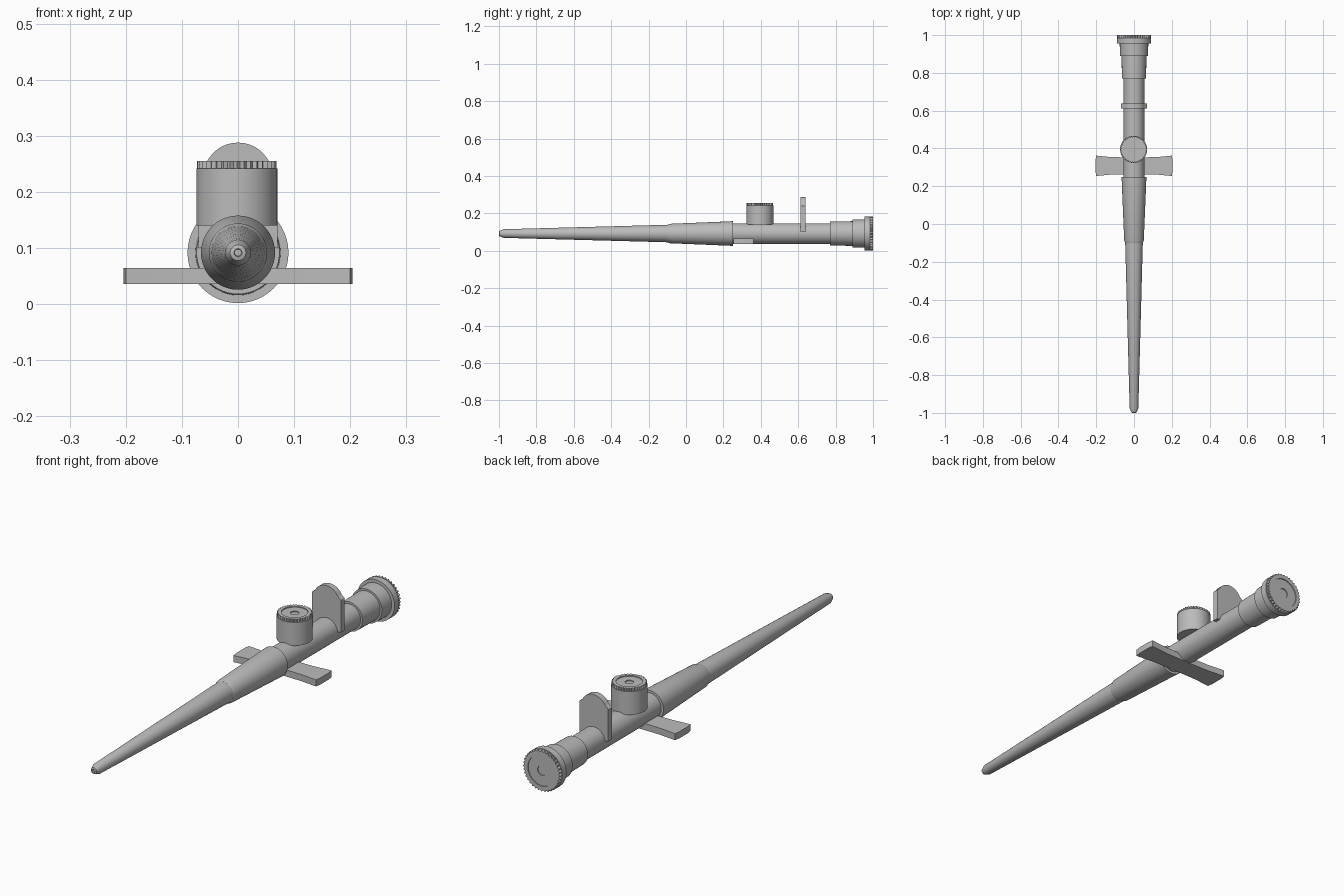
import bpy, bmesh, math
from mathutils import Matrix, Vector

if "Cube" in bpy.data.objects:
    bpy.data.objects.remove(bpy.data.objects["Cube"], do_unlink=True)

grey = bpy.data.materials.new("plain grey")
grey.use_nodes = True
grey.diffuse_color = (0.5, 0.5, 0.5, 1)
grey.node_tree.nodes["Principled BSDF"].inputs["Base Color"].default_value = (0.5, 0.5, 0.5, 1)

AXIS = 0.092                                  # height of the long barrel axis
ALONG_Y = Matrix.Translation((0, 0, AXIS)) @ Matrix.Rotation(-math.pi / 2, 4, 'X')


def finish(name, bm, matrix=Matrix()):
    bmesh.ops.transform(bm, matrix=matrix, verts=bm.verts)
    bmesh.ops.recalc_face_normals(bm, faces=bm.faces)
    mesh = bpy.data.meshes.new(name)
    bm.to_mesh(mesh)
    bm.free()
    mesh.materials.append(grey)
    obj = bpy.data.objects.new(name, mesh)
    bpy.context.collection.objects.link(obj)
    bpy.ops.object.select_all(action='DESELECT')
    obj.select_set(True)
    bpy.context.view_layer.objects.active = obj
    bpy.ops.object.shade_smooth_by_angle(angle=math.radians(30))
    return obj


def lathe(name, profile, matrix, sides=48, teeth=()):
    """Spin (radius, height) points; rings listed in teeth get a zigzag rim."""
    bm = bmesh.new()
    rings = []
    for k, (radius, height) in enumerate(profile):
        ring = []
        for i in range(sides):
            r = radius * (0.92 if k in teeth and i % 2 else 1)
            a = math.tau * i / sides
            ring.append(bm.verts.new((r * math.cos(a), r * math.sin(a), height)))
        rings.append(ring)
    for low, high in zip(rings, rings[1:]):
        for i in range(sides):
            j = (i + 1) % sides
            bm.faces.new((low[i], low[j], high[j], high[i]))
    bm.faces.new(rings[0])
    bm.faces.new(rings[-1])
    return finish(name, bm, matrix)


def toothed_cap(name, radius, bottom, thickness, matrix):
    """Toothed rim with a recessed face and a small central dimple."""
    top = bottom + thickness
    floor = top - 0.004
    lathe(name, [(radius, bottom), (radius, top), (radius * 0.74, top),
                 (radius * 0.74, floor), (radius * 0.24, floor),
                 (radius * 0.24, floor - 0.004)],
          matrix, sides=72, teeth=(0, 1))


def slab(name, outline, depth, matrix):
    """Extrude a flat outline by depth."""
    bm = bmesh.new()
    face = bm.faces.new([bm.verts.new((u, v, 0)) for u, v in outline])
    out = bmesh.ops.extrude_face_region(bm, geom=[face])
    moved = [g for g in out["geom"] if isinstance(g, bmesh.types.BMVert)]
    bmesh.ops.translate(bm, vec=Vector((0, 0, depth)), verts=moved)
    return finish(name, bm, matrix)


# Long tapering front barrel with blunt tip
lathe("front_barrel", [(0.006, -0.993), (0.007, -1), (0.014, -0.998), (0.023, -0.975),
                       (0.047, -0.09)], ALONG_Y)
lathe("barrel_sleeve", [(0.047, -0.1), (0.052, -0.085), (0.065, 0.23), (0.066, 0.25)], ALONG_Y)

# Rear tube and stepped collars
lathe("rear_tube", [(0.055, 0.24), (0.055, 0.78)], ALONG_Y)
lathe("inner_collar", [(0.064, 0.77), (0.066, 0.9)], ALONG_Y)
lathe("outer_collar", [(0.074, 0.89), (0.076, 0.96)], ALONG_Y)
lathe("end_disc", [(0.09, 0.955), (0.09, 0.985)], ALONG_Y)
toothed_cap("end_cap", 0.09, 0.984, 0.016, ALONG_Y)

# Upright knob on top of the tube
KNOB = Matrix.Translation((-0.002, 0.395, 0))
lathe("knob_body", [(0.072, 0.14), (0.072, 0.242)], KNOB)
toothed_cap("knob_cap", 0.071, 0.241, 0.014, KNOB)

# Upright fin: square shoulders with concave flares into a rounded top
half = [(0.07, 0.1), (0.07, 0.24), (0.066, 0.246), (0.06, 0.249)]
arc = [(0.062 * math.cos(math.radians(a)), 0.226 + 0.062 * math.sin(math.radians(a)))
       for a in range(30, 151, 6)]
fin = half + arc + [(-x, z) for x, z in reversed(half)]
slab("rear_fin", fin, 0.026, Matrix.Translation((0, 0.638, 0)) @ Matrix.Rotation(math.pi / 2, 4, 'X'))

# Crossbar of two flared blades under the tube
quarter = [(0.05, 0.045), (0.12, 0.046), (0.2, 0.054), (0.204, 0.03)]
right = [(x, -y) for x, y in quarter] + [(x, y) for x, y in reversed(quarter)]
left = [(-x, -y) for x, y in right]
slab("crossbar", right + left, 0.029, Matrix.Translation((0, 0.308, 0.036)))
